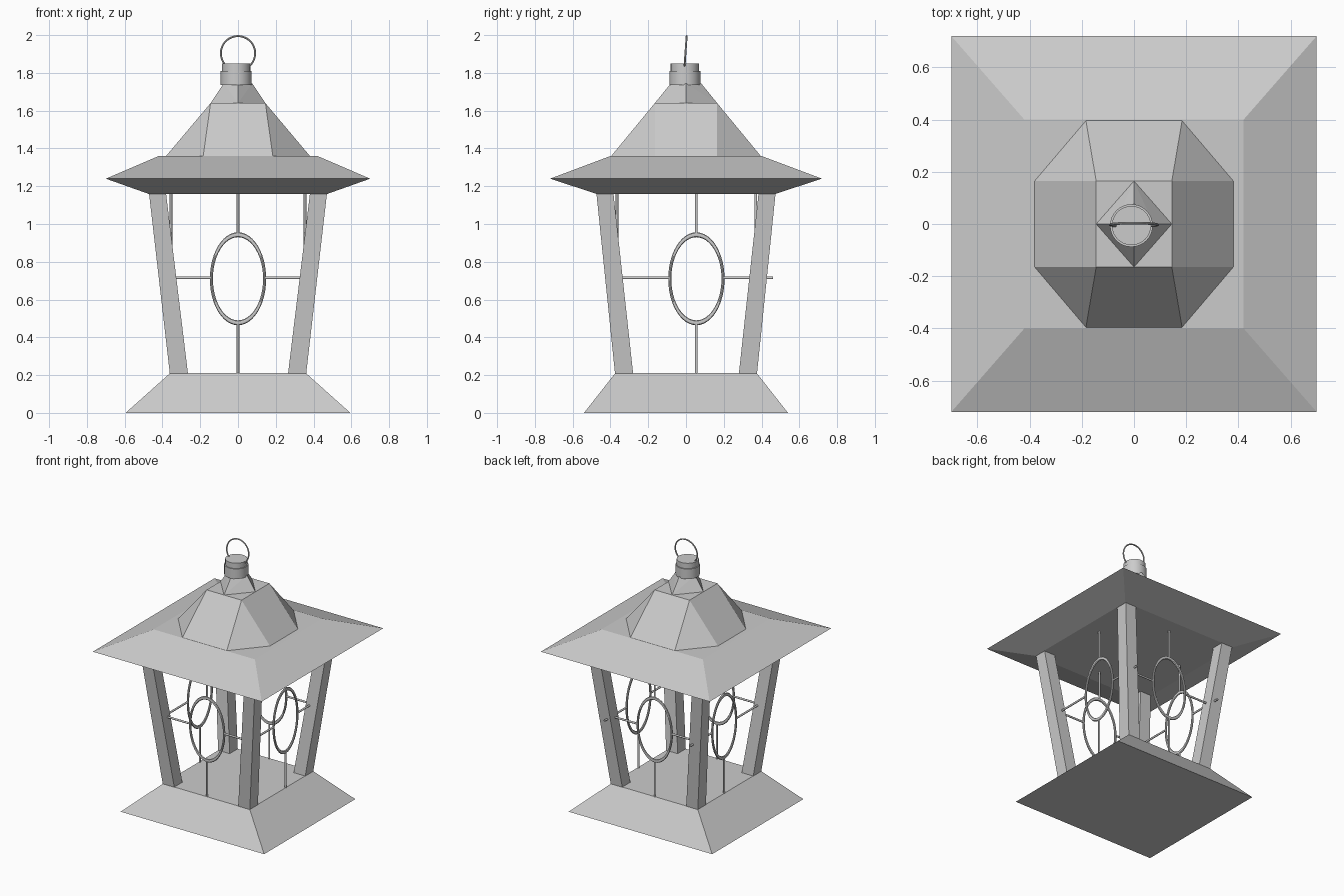
import bpy, bmesh, math
from mathutils import Matrix, Vector

if "Cube" in bpy.data.objects:
    bpy.data.objects.remove(bpy.data.objects["Cube"])

metal = bpy.data.materials.new("grey_metal")
metal.use_nodes = True
grey = (0.6, 0.6, 0.6, 1)
metal.diffuse_color = grey
metal.node_tree.nodes["Principled BSDF"].inputs["Base Color"].default_value = grey


def finish(name, bm, smooth=False):
    bmesh.ops.recalc_face_normals(bm, faces=bm.faces)
    mesh = bpy.data.meshes.new(name)
    bm.to_mesh(mesh)
    bm.free()
    mesh.materials.append(metal)
    obj = bpy.data.objects.new(name, mesh)
    bpy.context.collection.objects.link(obj)
    if smooth:
        bpy.ops.object.select_all(action='DESELECT')
        obj.select_set(True)
        bpy.context.view_layer.objects.active = obj
        bpy.ops.object.shade_smooth_by_angle(angle=math.radians(40))
    return obj


def rect(hx, hy, z, cx=0, cy=0):
    return [(cx + sx * hx, cy + sy * hy, z) for sx in (-1, 1) for sy in (-1, 1)]


def diamond(rx, ry, z):
    return [(rx, 0, z), (-rx, 0, z), (0, ry, z), (0, -ry, z)]


def solid(name, points):
    """Flat-faced convex block through the given corner points."""
    bm = bmesh.new()
    for p in points:
        bm.verts.new(p)
    bmesh.ops.convex_hull(bm, input=bm.verts[:])
    bmesh.ops.dissolve_limit(bm, angle_limit=0.01, verts=bm.verts[:], edges=bm.edges[:])
    return finish(name, bm)


def rod(bm, a, b, radius, sides=10):
    a, b = Vector(a), Vector(b)
    turn = (b - a).to_track_quat('Z', 'Y').to_matrix().to_4x4()
    bmesh.ops.create_cone(bm, cap_ends=True, segments=sides, radius1=radius, radius2=radius,
                          depth=(b - a).length, matrix=Matrix.Translation((a + b) / 2) @ turn)


def hoop(bm, rx, rz, tube_x, tube_z, depth, centre, steps=48, sides=8):
    """Upright elliptical hoop in the XZ plane."""
    loops = []
    for i in range(steps):
        t = math.tau * i / steps
        loop = []
        for j in range(sides):
            s = math.tau * j / sides
            loop.append(bm.verts.new(Vector(centre) + Vector((
                math.cos(t) * (rx + tube_x * math.cos(s)),
                depth * math.sin(s),
                math.sin(t) * (rz + tube_z * math.cos(s))))))
        loops.append(loop)
    for i in range(steps):
        p, q = loops[i], loops[(i + 1) % steps]
        for j in range(sides):
            k = (j + 1) % sides
            bm.faces.new((p[j], q[j], q[k], p[k]))


# Base and roof blocks
solid("base", rect(0.595, 0.54, 0) + rect(0.36, 0.375, 0.21))
solid("eaves", rect(0.475, 0.475, 1.16) + rect(0.70, 0.72, 1.24) + rect(0.42, 0.40, 1.36))
solid("roof_hood", rect(0.185, 0.40, 1.355) + rect(0.385, 0.165, 1.355)
      + rect(0.145, 0.165, 1.64))
solid("roof_peak", diamond(0.145, 0.165, 1.64) + diamond(0.075, 0.08, 1.745))

# Splayed corner posts
for sx, side in ((1, "left"), (-1, "right")):
    for sy, end in ((-1, "front"), (1, "back")):
        solid(f"{end}_{side}_post",
              rect(0.048, 0.048, 0.20, sx * 0.312, sy * 0.327)
              + rect(0.045, 0.045, 1.17, sx * 0.427, sy * 0.43))

# Oval ornament held by four rods on each side
for name, angle, centre in (("front", 0, (0, -0.365)), ("back", 0, (0, 0.37)),
                            ("left", 90, (0.355, 0.055)), ("right", 90, (-0.355, 0.055))):
    bm = bmesh.new()
    mid = 0.71
    hoop(bm, 0.141, 0.233, 0.008, 0.013, 0.008, (0, 0, mid))
    for s in (-1, 1):
        rod(bm, (s * 0.141, 0, mid + 0.005), (s * 0.405, 0, mid + 0.005), 0.007)
    rod(bm, (0, 0, mid + 0.233), (0, 0, 1.17), 0.007)
    rod(bm, (0, 0, 0.205), (0, 0, mid - 0.233), 0.007)
    bm.transform(Matrix.Translation((*centre, 0)) @ Matrix.Rotation(math.radians(angle), 4, 'Z'))
    finish(f"{name}_ornament", bm, smooth=True)

# Neck with a narrower collar on top
for name, radius, low, high in (("neck", 0.082, 1.735, 1.81), ("neck_collar", 0.075, 1.80, 1.85)):
    bm = bmesh.new()
    rod(bm, (-0.01, -0.006, low), (-0.01, -0.006, high), radius, 32)
    finish(name, bm, smooth=True)

# Hanging ring, leaning slightly back
bm = bmesh.new()
hoop(bm, 0.091, 0.091, 0.005, 0.005, 0.005, (0, 0, 0))
bm.transform(Matrix.Translation((0, -0.003, 1.904)) @ Matrix.Rotation(math.radians(-4), 4, 'X'))
finish("hanging_ring", bm, smooth=True)
